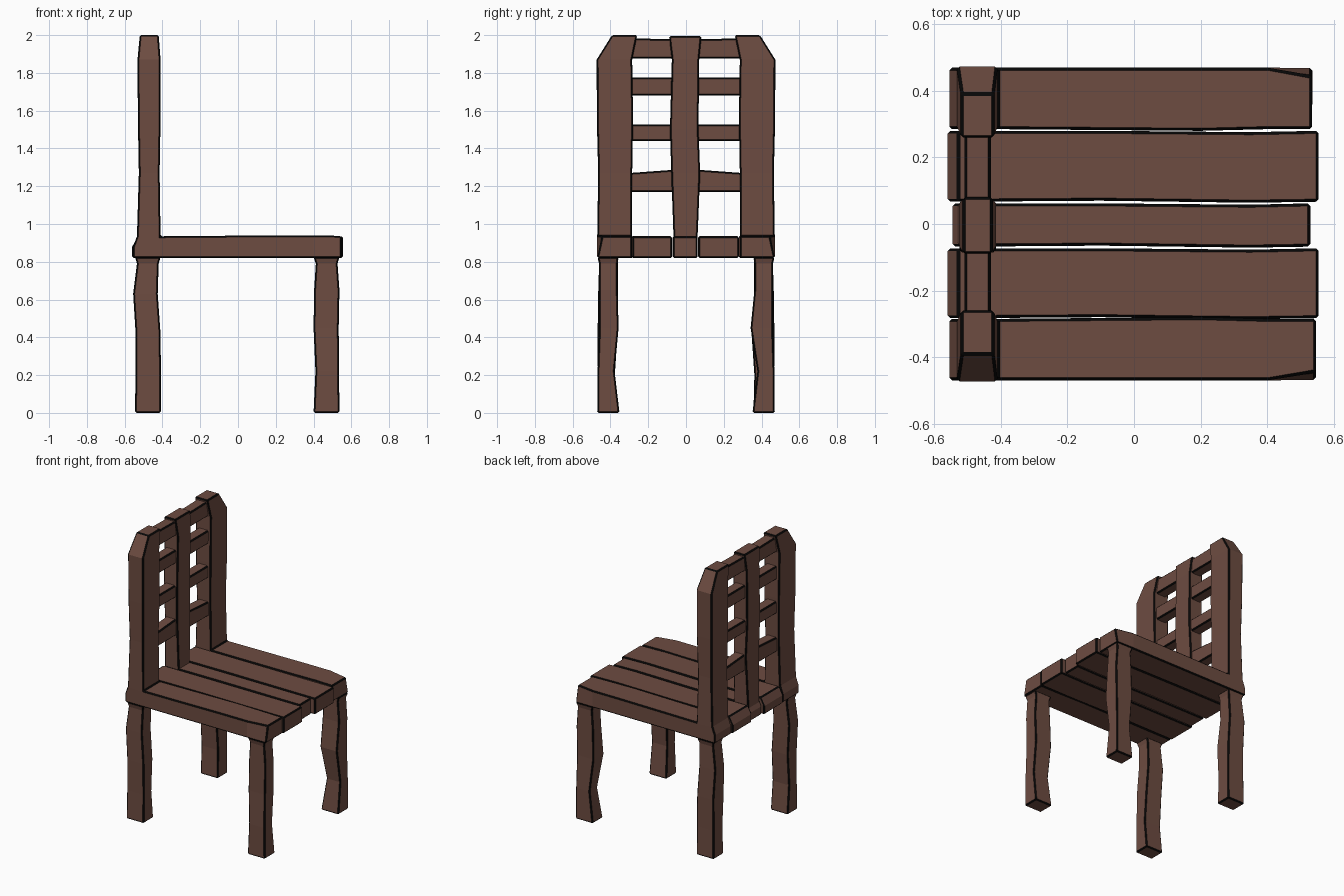
import bpy, bmesh

cube = bpy.data.objects.get("Cube")
if cube:
    bpy.data.objects.remove(cube)


def material(name, colour):
    m = bpy.data.materials.new(name)
    m.use_nodes = True
    m.diffuse_color = colour
    bsdf = m.node_tree.nodes["Principled BSDF"]
    bsdf.inputs["Base Color"].default_value = colour
    bsdf.inputs["Roughness"].default_value = 0.9
    return m


WOOD = material("brown wood", (0.153, 0.072, 0.053, 1))
LINE = material("black edge", (0.002, 0.002, 0.002, 1))


def point(axis, t, a, b):
    return {"x": (t, a, b), "y": (a, t, b), "z": (a, b, t)}[axis]


def loft(bm, axis, rings, start=None):
    """Join rectangular sections (t, a0, a1, b0, b1) along an axis into a beam."""
    loops = [start] if start else []
    for t, a0, a1, b0, b1 in rings:
        corners = ((a0, b0), (a1, b0), (a1, b1), (a0, b1))
        loops.append([bm.verts.new(point(axis, t, a, b)) for a, b in corners])
    for low, high in zip(loops, loops[1:]):
        for i in range(4):
            j = (i + 1) % 4
            bm.faces.new((low[i], low[j], high[j], high[i]))
    if not start:
        bm.faces.new(loops[0])
    bm.faces.new(loops[-1])
    return loops


def finish(bm, name, side=1):
    """Mirror to the wanted side and add the thin black chamfer on sharp edges."""
    for v in bm.verts:
        v.co.y *= side
    bmesh.ops.recalc_face_normals(bm, faces=bm.faces[:])
    mesh = bpy.data.meshes.new(name)
    bm.to_mesh(mesh)
    bm.free()
    mesh.materials.append(WOOD)
    mesh.materials.append(LINE)
    obj = bpy.data.objects.new(name, mesh)
    bpy.context.collection.objects.link(obj)
    bevel = obj.modifiers.new("black_edges", "BEVEL")
    bevel.width = 0.008
    bevel.segments = 1
    bevel.limit_method = "ANGLE"
    bevel.angle_limit = 0.7
    bevel.material = 1


def beam(name, axis, rings, side=1):
    bm = bmesh.new()
    loft(bm, axis, rings)
    finish(bm, name, side)


# Outer seat boards, each in one piece with its back upright
for label, side, front in (("left", 1, 0.535), ("right", -1, 0.547)):
    bm = bmesh.new()
    seat = loft(bm, "x", [
        (-0.555, 0.285, 0.47, 0.82, 0.88),
        (-0.535, 0.285, 0.47, 0.82, 0.935),
        (-0.41, 0.285, 0.47, 0.82, 0.935),
        (0.2, 0.28, 0.47, 0.82, 0.94),
        (0.4, 0.285, 0.47, 0.82, 0.94),
        (front, 0.285, 0.47, 0.82, 0.937)])
    seat[-1][2].co.y -= 0.025
    base = [seat[1][3], seat[2][3], seat[2][2], seat[1][2]]
    bmesh.ops.delete(bm, geom=[bm.faces.get(base)], context="FACES_ONLY")
    loft(bm, "z", [
        (1.27, -0.525, -0.415, 0.285, 0.465),
        (1.55, -0.53, -0.41, 0.28, 0.472),
        (1.87, -0.532, -0.41, 0.285, 0.473),
        (2.0, -0.52, -0.42, 0.258, 0.392)], start=base)
    finish(bm, label + "_seat_board_and_upright", side)

# Inner seat boards: y0, y1, back, front
for name, y0, y1, back, front in (
        ("right_inner_seat_board", -0.283, -0.073, -0.56, 0.555),
        ("middle_seat_board", -0.068, 0.062, -0.545, 0.53),
        ("left_inner_seat_board", 0.067, 0.28, -0.56, 0.555)):
    beam(name, "x", [
        (back, y0, y1, 0.82, 0.88),
        (back + 0.03, y0, y1, 0.82, 0.935),
        (-0.1, y0 + 0.003, y1, 0.82, 0.935),
        (0.35, y0 - 0.003, y1 - 0.004, 0.82, 0.937),
        (front, y0, y1, 0.82, 0.935)])

# Middle upright of the back
beam("middle_back_upright", "z", [
    (0.9, -0.53, -0.415, -0.065, 0.06),
    (1.27, -0.52, -0.42, -0.078, 0.075),
    (1.5, -0.525, -0.415, -0.085, 0.066),
    (1.87, -0.525, -0.415, -0.075, 0.07),
    (1.995, -0.515, -0.425, -0.09, 0.082)])

# Cross slats on both sides of the middle upright
for label, side in (("left", 1), ("right", -1)):
    for number, (z0, z1, tilt) in enumerate((
            (1.17, 1.27, 0.018), (1.44, 1.527, 0),
            (1.68, 1.775, 0), (1.875, 1.983, -0.005))):
        beam(f"{label}_back_slat_{number + 1}", "y", [
            (0.05, -0.51, -0.43, z0, z1 + tilt),
            (0.3, -0.51, -0.43, z0, z1)], side)

# Wobbly legs
for label, side, sway in (("left", 1, 0.01), ("right", -1, -0.005)):
    beam(label + "_back_leg", "z", [
        (0.0, -0.545, -0.408, 0.357, 0.47),
        (0.2, -0.543, -0.408, 0.372 - sway, 0.467),
        (0.42, -0.542, -0.41, 0.357 - sway, 0.468),
        (0.63, -0.555, -0.425, 0.36, 0.465),
        (0.79, -0.535, -0.42, 0.36, 0.46),
        (0.825, -0.545, -0.41, 0.358, 0.469)], side)
    beam(label + "_front_leg", "z", [
        (0.0, 0.4, 0.537, 0.352, 0.468),
        (0.22, 0.415 + sway, 0.535, 0.378, 0.468),
        (0.45, 0.4, 0.533, 0.352 - sway, 0.46),
        (0.65, 0.403, 0.537, 0.362, 0.46),
        (0.79, 0.412, 0.527, 0.362, 0.46),
        (0.825, 0.4, 0.537, 0.358, 0.469)], side)
